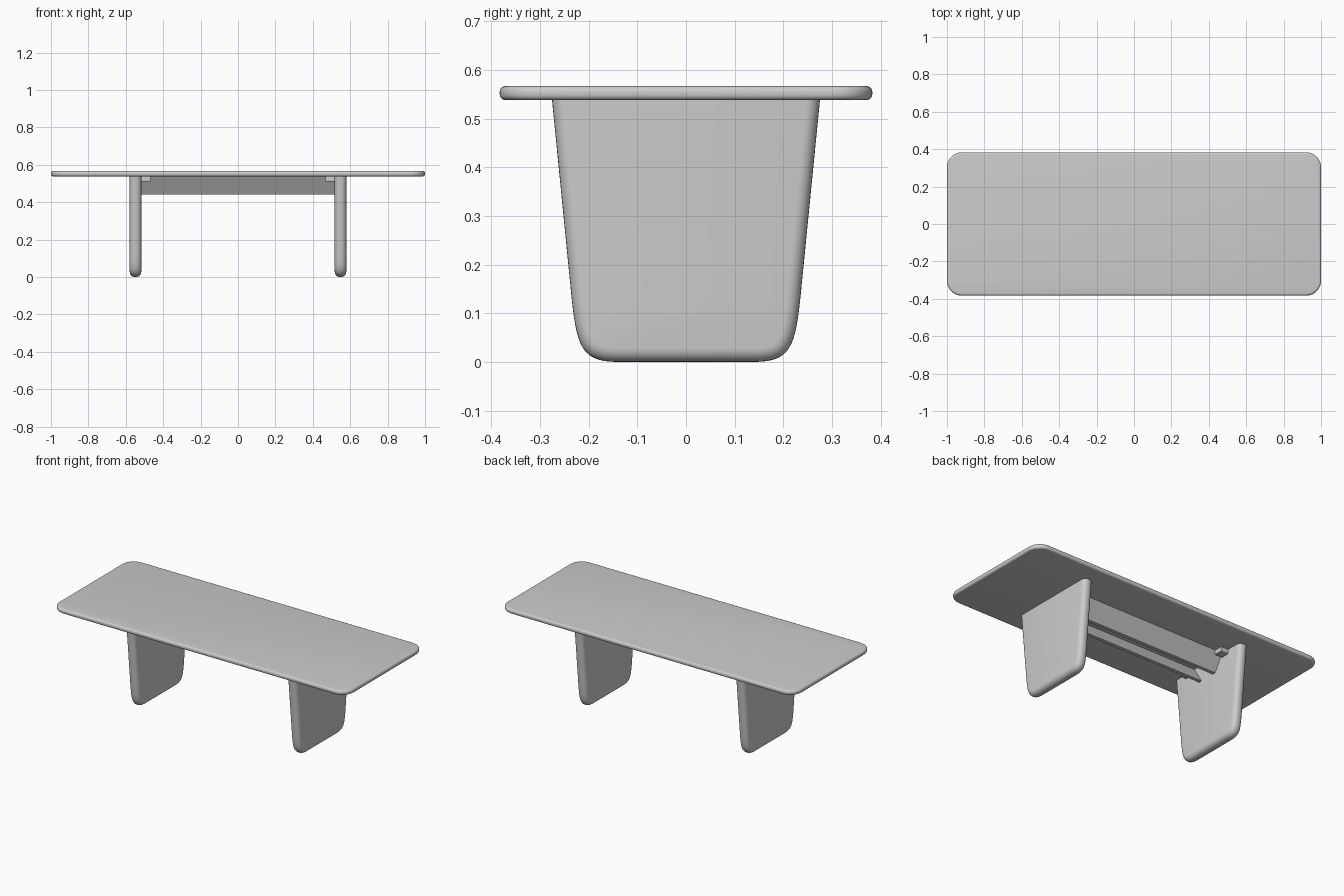
import bpy, bmesh, math
from mathutils import Vector

if "Cube" in bpy.data.objects:
    bpy.data.objects.remove(bpy.data.objects["Cube"])


def finish(name, bm):
    bmesh.ops.recalc_face_normals(bm, faces=bm.faces[:])
    me = bpy.data.meshes.new(name)
    bm.to_mesh(me)
    bm.free()
    ob = bpy.data.objects.new(name, me)
    bpy.context.collection.objects.link(ob)
    bpy.ops.object.select_all(action='DESELECT')
    ob.select_set(True)
    bpy.context.view_layer.objects.active = ob
    bpy.ops.object.shade_smooth_by_angle(angle=math.radians(35))
    return ob


def slab(points, depth, radius, segments=6, cut_z=None):
    """Extrude a closed outline along depth and round its rims."""
    bm = bmesh.new()
    face = bm.faces.new([bm.verts.new(p) for p in points])
    ext = bmesh.ops.extrude_face_region(bm, geom=[face])
    top = [g for g in ext['geom'] if isinstance(g, bmesh.types.BMFace)][0]
    bmesh.ops.translate(bm, vec=Vector(depth), verts=top.verts[:])
    if radius:
        rims = set(face.edges) | set(top.edges)
        bmesh.ops.bevel(bm, geom=list(rims), offset=radius, segments=segments,
                        profile=0.5, affect='EDGES')
    if cut_z:
        cut = bmesh.ops.bisect_plane(
            bm, geom=bm.verts[:] + bm.edges[:] + bm.faces[:],
            plane_co=(0, 0, cut_z), plane_no=(0, 0, 1), clear_outer=True)
        bmesh.ops.holes_fill(bm, edges=[e for e in cut['geom_cut']
                                        if isinstance(e, bmesh.types.BMEdge)])
    return bm


# Tabletop: rounded rectangle with softened rim
W, D, R, Z0, Z1 = 1.0, 0.383, 0.08, 0.538, 0.567
outline = []
for sx, sy, start in ((1, 1, 0), (-1, 1, 90), (-1, -1, 180), (1, -1, 270)):
    for i in range(11):
        a = math.radians(start + 9 * i)
        outline.append((sx * (W - R) + R * math.cos(a),
                        sy * (D - R) + R * math.sin(a), Z0))
finish("tabletop", slab(outline, (0, 0, Z1 - Z0), 0.012, 5))

# Leg panels: tapered profile with curved lower corners and full round edges
LEG_X, LEG_T = 0.548, 0.062
P = [Vector(p) for p in ((0.236, 0.14), (0.225, 0.03), (0.215, 0), (0.14, 0))]
half = [Vector((0.2815, 0.60))]
for i in range(15):
    t = i / 14
    u = 1 - t
    half.append(P[0] * u**3 + P[1] * 3 * u * u * t + P[2] * 3 * u * t * t + P[3] * t**3)
profile = [(p.x, p.y) for p in half] + [(-p.x, p.y) for p in reversed(half)]
for side, label in ((-1, "left"), (1, "right")):
    x0 = side * LEG_X - LEG_T / 2
    pts = [(x0, y, z) for y, z in profile]
    finish(label + "_leg", slab(pts, (LEG_T, 0, 0), 0.028, 6, cut_z=0.541))

# Tilted support rails leaning toward each other, with small corner brackets
RAIL_X = 0.52
for side, label in ((-1, "front"), (1, "back")):
    section = [(0.128, 0.539), (0.068, 0.44), (0.047, 0.44), (0.107, 0.539)]
    pts = [(-RAIL_X, side * y, z) for y, z in section]
    finish(label + "_rail", slab(pts, (2 * RAIL_X, 0, 0), 0))
    for sx, end in ((-1, "left"), (1, "right")):
        x, y0, y1 = sx * 0.493, side * 0.125, side * 0.178
        base = [(x - 0.025, y0, 0.51), (x + 0.025, y0, 0.51),
                (x + 0.025, y1, 0.51), (x - 0.025, y1, 0.51)]
        finish(f"{label}_{end}_bracket", slab(base, (0, 0, 0.029), 0.002, 2))
